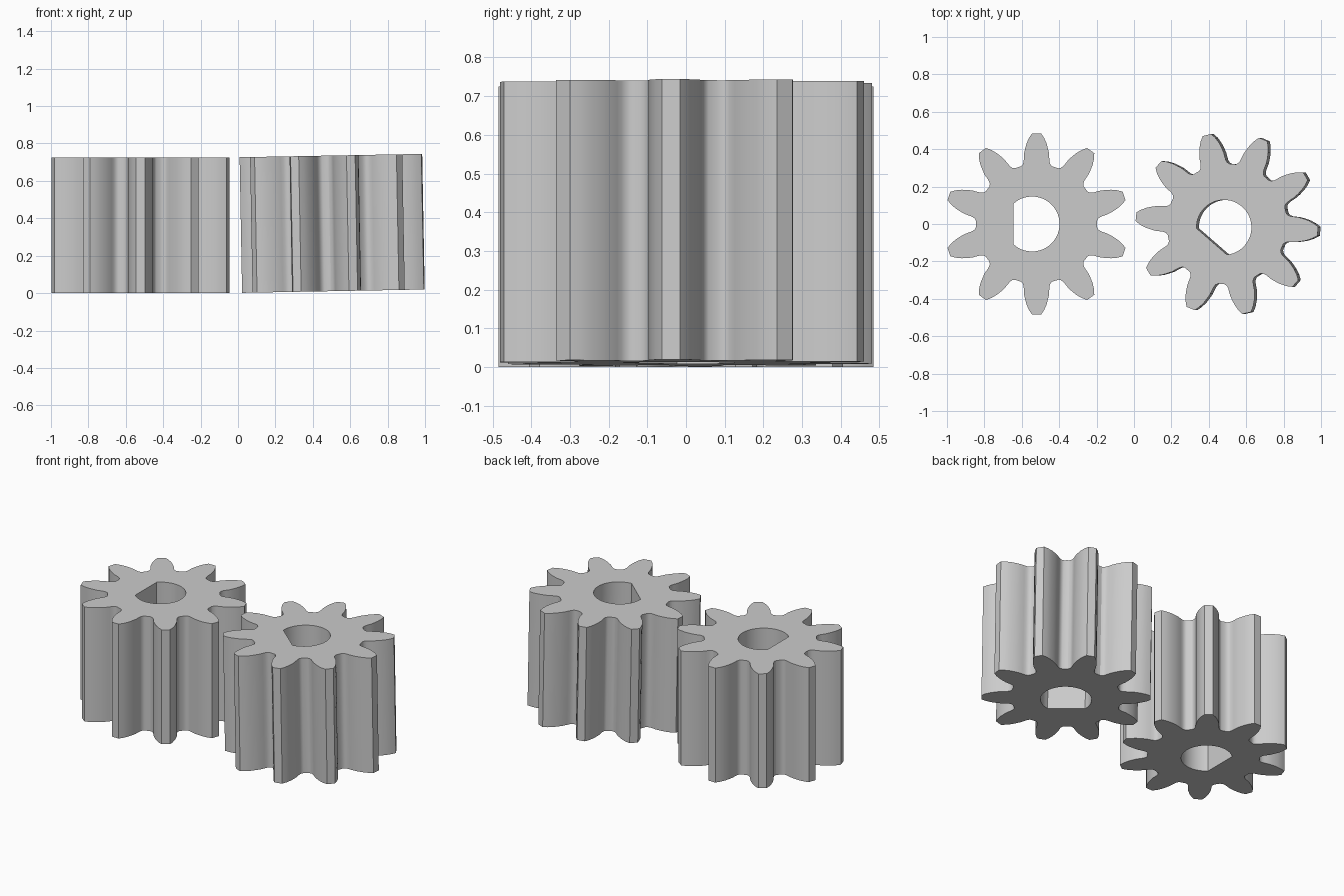
import bpy, bmesh
from math import sin, cos, pi, radians, acos
from mathutils import Matrix, Vector

cube = bpy.data.objects.get("Cube")
if cube:
    bpy.data.objects.remove(cube)

TEETH = 10
HEIGHT = 0.725
STRETCH = 1.015

# One plain grey for both gears
grey = bpy.data.materials.new("plain_grey")
grey.use_nodes = True
grey.diffuse_color = (0.6, 0.6, 0.6, 1)
grey.node_tree.nodes["Principled BSDF"].inputs["Base Color"].default_value = grey.diffuse_color

# Half of a tooth from valley to tip: (radius, half width)
FLANK = [(0.305, 0.094), (0.308, 0.083), (0.318, 0.073), (0.333, 0.068),
         (0.35, 0.067), (0.375, 0.066), (0.40, 0.061), (0.43, 0.053),
         (0.46, 0.040), (0.485, 0.0235)]


def tooth_outline():
    """Outer outline, one mirrored tooth repeated around the centre."""
    tooth = [(r, -w) for r, w in FLANK] + [(r, w) for r, w in reversed(FLANK[1:])]
    points = []
    for i in range(TEETH):
        a = radians(18) + i * 2 * pi / TEETH
        points += [(STRETCH * (r * cos(a) - w * sin(a)), r * sin(a) + w * cos(a))
                   for r, w in tooth]
    return points


def shaft_outline(radius=0.147, flat=0.1, offset=-0.024, steps=40):
    """D-shaped shaft hole with its flat on the -x side."""
    end = pi - acos(flat / radius)
    angles = [-end + 2 * end * i / steps for i in range(steps + 1)]
    return [(offset + radius * cos(a), radius * sin(a)) for a in angles]


def make_gear(name, matrix):
    bm = bmesh.new()
    edges = []
    for outline in (tooth_outline(), shaft_outline()):
        verts = [bm.verts.new((x, y, 0)) for x, y in outline]
        edges += [bm.edges.new((verts[i - 1], verts[i])) for i in range(len(verts))]
    bmesh.ops.triangle_fill(bm, edges=edges, use_beauty=True)
    # Raise the flat section into a solid
    result = bmesh.ops.extrude_face_region(bm, geom=bm.faces[:], use_keep_orig=True)
    top = [g for g in result["geom"] if isinstance(g, bmesh.types.BMVert)]
    bmesh.ops.translate(bm, verts=top, vec=Vector((0, 0, HEIGHT)))
    bmesh.ops.recalc_face_normals(bm, faces=bm.faces[:])
    mesh = bpy.data.meshes.new(name)
    bm.to_mesh(mesh)
    bm.free()
    mesh.materials.append(grey)
    gear = bpy.data.objects.new(name, mesh)
    bpy.context.collection.objects.link(gear)
    gear.matrix_world = matrix
    bpy.ops.object.select_all(action="DESELECT")
    gear.select_set(True)
    bpy.context.view_layer.objects.active = gear
    bpy.ops.object.shade_smooth_by_angle(angle=radians(30))
    return gear


# Upright gear, and its turned and slightly tilted partner
make_gear("right_gear", Matrix.Translation((-0.521, 0, 0)))
make_gear("left_gear", Matrix.Translation((0.51, 0, 0.0105))
          @ Matrix.Rotation(radians(-1.05), 4, "Y")
          @ Matrix.Rotation(radians(49), 4, "Z"))
